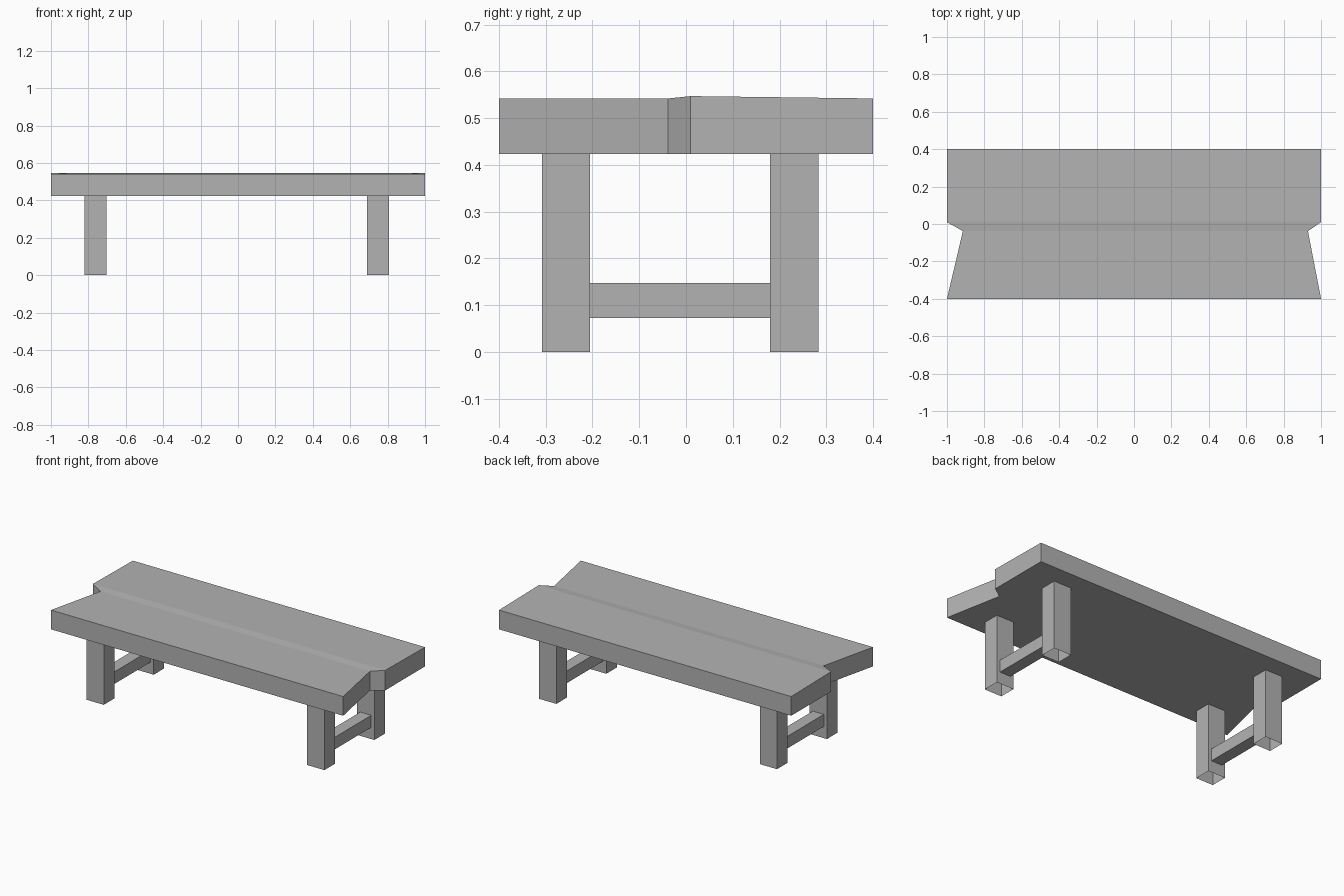
import bpy
import bmesh

cube = bpy.data.objects.get("Cube")
if cube:
    bpy.data.objects.remove(cube, do_unlink=True)

GREY = (0.45, 0.45, 0.45, 1.0)
grey = bpy.data.materials.new("plain_grey")
grey.use_nodes = True
grey.diffuse_color = GREY
grey.node_tree.nodes["Principled BSDF"].inputs["Base Color"].default_value = GREY


def loft(name, rings, caps=True):
    """Join successive four-point rings with flat quads, optionally capped."""
    bm = bmesh.new()
    loops = [[bm.verts.new(p) for p in ring] for ring in rings]
    for a, b in zip(loops, loops[1:]):
        for i in range(4):
            j = (i + 1) % 4
            bm.faces.new((a[i], a[j], b[j], b[i]))
    if caps:
        bm.faces.new(loops[0][::-1])
        bm.faces.new(loops[-1])
    # Outward normals, also for the open tubes
    bmesh.ops.recalc_face_normals(bm, faces=bm.faces)
    mesh = bpy.data.meshes.new(name)
    bm.to_mesh(mesh)
    bm.free()
    mesh.materials.append(grey)
    obj = bpy.data.objects.new(name, mesh)
    bpy.context.collection.objects.link(obj)
    return obj


# Table top: cross-sections from front to back, with a notch at each end
UNDERSIDE = 0.423
sections = [  # y, left end, right end, top height
    (-0.4, -1.0, 1.0, 0.542),
    (-0.038, -0.915, 0.93, 0.542),
    (0.01, -1.0, 1.0, 0.547),
    (0.4, -1.0, 1.0, 0.542),
]
loft("table_top", [
    [(x0, y, UNDERSIDE), (x1, y, UNDERSIDE), (x1, y, top), (x0, y, top)]
    for y, x0, x1, top in sections
])

# Legs are open square tubes; a stretcher joins each front and back pair
LEG_HALF, BAR_HALF = 0.059, 0.0375
FRONT_LEG, BACK_LEG = (-0.308, -0.205), (0.18, 0.283)
for side, cx in (("right", -0.762), ("left", 0.748)):
    for end, (y0, y1) in (("front", FRONT_LEG), ("back", BACK_LEG)):
        x0, x1 = cx - LEG_HALF, cx + LEG_HALF
        loft(f"{end}_{side}_leg", [
            [(x0, y0, z), (x1, y0, z), (x1, y1, z), (x0, y1, z)]
            for z in (0, UNDERSIDE)
        ], caps=False)
    x0, x1 = cx - BAR_HALF, cx + BAR_HALF
    loft(f"{side}_stretcher", [
        [(x0, y, 0.072), (x1, y, 0.072), (x1, y, 0.147), (x0, y, 0.147)]
        for y in (FRONT_LEG[1], BACK_LEG[0])
    ])
